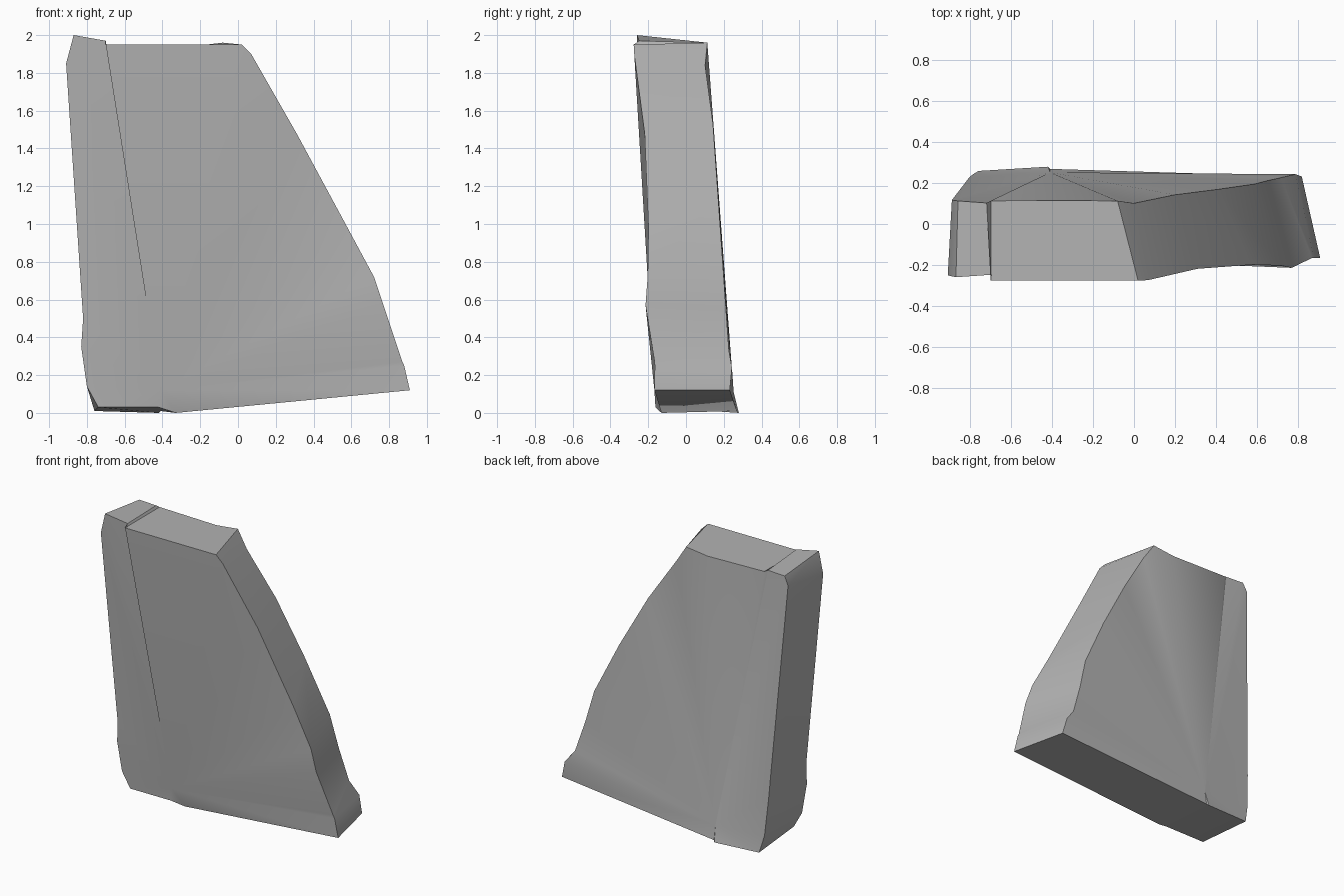
import bpy
import bmesh
import math

# Remove only the default cube
default_cube = bpy.data.objects.get("Cube")
if default_cube:
    bpy.data.objects.remove(default_cube, do_unlink=True)


def make_material(name, rgb):
    material = bpy.data.materials.new(name)
    colour = (*rgb, 1)
    material.diffuse_color = colour
    material.use_nodes = True
    shader = material.node_tree.nodes["Principled BSDF"]
    shader.inputs["Base Color"].default_value = colour
    return material


def front_point(x, z, shift=0):
    """Point on the leaning front plane of the slab."""
    return (x, -.16 - .06 * z + shift, z)


def back_point(x, z, shift=0):
    """Point on the leaning back plane of the slab."""
    return (x, .25 - .07 * z + shift, z)


# Paired rim points, clockwise from the upper left: front (x, z, shift), back (x, z, shift)
rim = [
    ((-.91, 1.85, .02), (-.89, 1.9)),
    ((-.87, 2, .02), (-.86, 1.96)),
    ((-.7, 1.97, .03), (-.72, 1.96, -.01)),
    ((-.7, 1.95), (-.7, 1.95)),
    ((-.25, 1.95), (-.25, 1.94)),
    ((.02, 1.95), (-.08, 1.96)),
    ((.07, 1.9), (0, 1.84, -.02)),
    ((.31, 1.48, .03), (.2, 1.53)),
    ((.58, .98, .02), (.41, 1.15)),
    ((.72, .72), (.59, .78)),
    ((.77, .57, -.02), (.65, .55)),
    ((.87, .27, .01), (.72, .33)),
    ((.88, .25, .01), (.79, .24, .01)),
    ((.91, .12), (.82, .12, -.01)),
    ((-.33, 0, .03), (-.41, .01, .02)),
    ((-.42, .03), (-.42, 0, .03)),
    ((-.74, .03), (-.76, .01, .01)),
    ((-.8, .14), (-.79, .13)),
    ((-.83, .35), (-.81, .4)),
    ((-.82, .5), (-.82, .6)),
]

# Slab: two faceted faces fanned from a low hub, joined by a rim
bm = bmesh.new()
front_loop = [bm.verts.new(front_point(*front)) for front, back in rim]
back_loop = [bm.verts.new(back_point(*back)) for front, back in rim]
front_hub = bm.verts.new(front_point(-.41, .12))
back_hub = bm.verts.new(back_point(-.41, .11, .01))

for i in range(len(rim)):
    j = (i + 1) % len(rim)
    bm.faces.new((front_hub, front_loop[i], front_loop[j]))
    bm.faces.new((back_hub, back_loop[j], back_loop[i]))
    bm.faces.new((front_loop[j], front_loop[i], back_loop[i], back_loop[j]))

bmesh.ops.recalc_face_normals(bm, faces=bm.faces)
mesh = bpy.data.meshes.new("stone_slab")
bm.to_mesh(mesh)
bm.free()

slab = bpy.data.objects.new("stone_slab", mesh)
bpy.context.collection.objects.link(slab)
mesh.materials.append(make_material("plain grey stone", (.45, .45, .45)))

# Soft shading with crisp rim edges
bpy.context.view_layer.objects.active = slab
slab.select_set(True)
bpy.ops.object.shade_smooth_by_angle(angle=math.radians(30))
